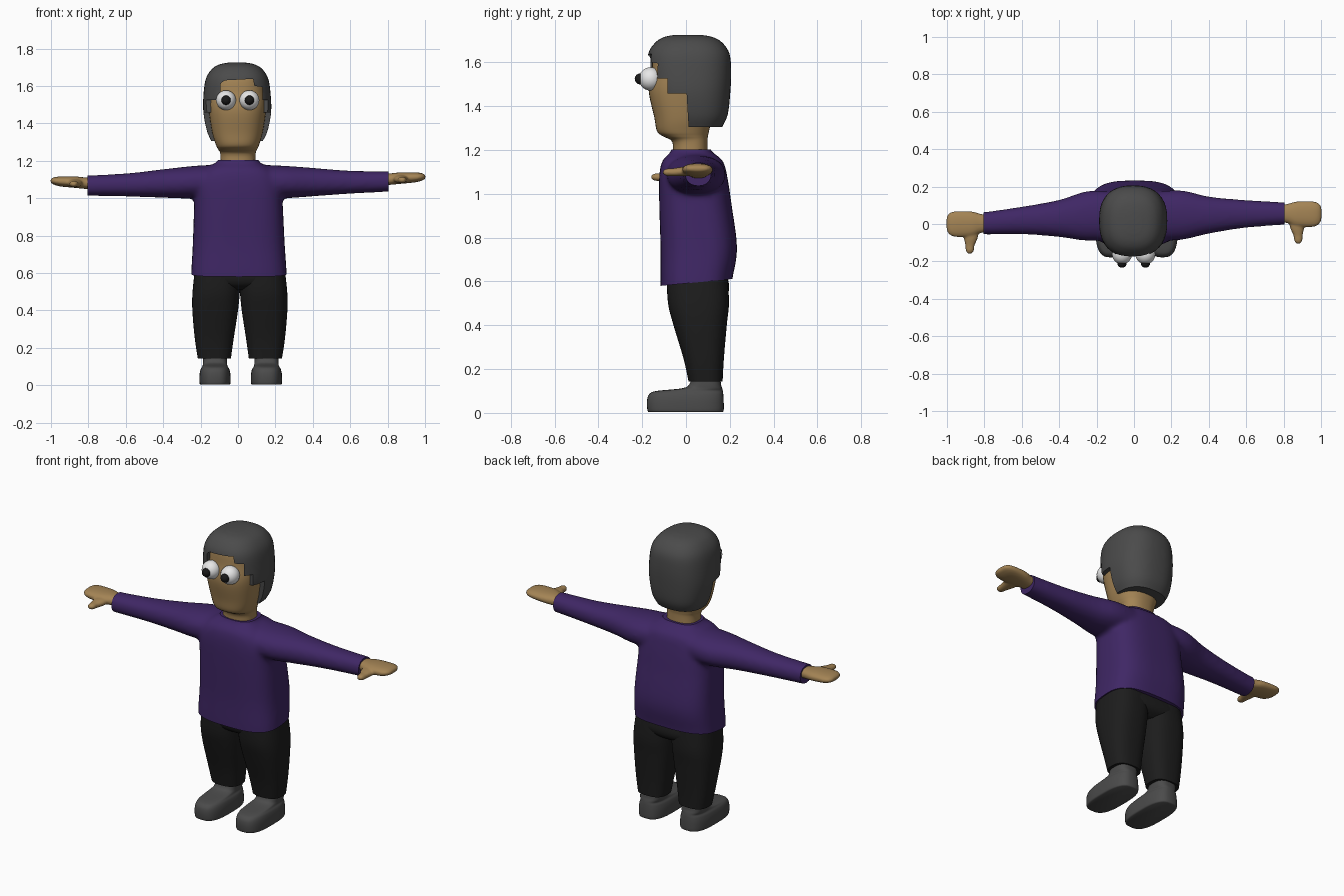
import bpy, bmesh, math
from mathutils import Vector

if "Cube" in bpy.data.objects:
    bpy.data.objects.remove(bpy.data.objects["Cube"])


def material(name, r, g, b):
    m = bpy.data.materials.new(name)
    m.diffuse_color = (r, g, b, 1)
    m.use_nodes = True
    m.node_tree.nodes["Principled BSDF"].inputs["Base Color"].default_value = m.diffuse_color
    return m


PURPLE = material("purple knit", 0.050, 0.020, 0.130)
BLACK = material("black cloth", 0.012, 0.012, 0.012)
GREY = material("dark grey", 0.070, 0.070, 0.070)
SKIN = material("skin", 0.370, 0.230, 0.090)
WHITE = material("eye white", 0.80, 0.80, 0.80)
PUPIL = material("pupil black", 0.010, 0.010, 0.010)


def loft(bm, axis, rings, n=2.5, fn=lambda p: p, seg=40, sub=5):
    """Superellipse loft. ring = (t, lo1, hi1, lo2, hi2) along x, y or z."""
    rows = []
    for i in range(len(rings) - 1):
        p = [Vector(rings[min(max(i + k, 0), len(rings) - 1)]) for k in (-1, 0, 1, 2)]
        last = i == len(rings) - 2
        for s in range(sub + (1 if last else 0)):
            u = s / sub
            rows.append(0.5 * (2 * p[1] + (p[2] - p[0]) * u
                               + (2 * p[0] - 5 * p[1] + 4 * p[2] - p[3]) * u ** 2
                               + (3 * p[1] - p[0] - 3 * p[2] + p[3]) * u ** 3))
    loops = []
    for t, a0, a1, b0, b1 in rows:
        loop = []
        for k in range(seg):
            th = 2 * math.pi * k / seg
            c, s = math.cos(th), math.sin(th)
            a = (a0 + a1) / 2 + (a1 - a0) / 2 * math.copysign(abs(c) ** (2 / n), c)
            b = (b0 + b1) / 2 + (b1 - b0) / 2 * math.copysign(abs(s) ** (2 / n), s)
            co = {"x": (t, a, b), "y": (a, t, b), "z": (a, b, t)}[axis]
            loop.append(bm.verts.new(fn(Vector(co))))
        loops.append(loop)
    for A, B in zip(loops, loops[1:]):
        for k in range(seg):
            bm.faces.new((A[k], A[(k + 1) % seg], B[(k + 1) % seg], B[k]))
    bm.faces.new(loops[0])
    bm.faces.new(loops[-1])


def make(bm, name, mat):
    bmesh.ops.recalc_face_normals(bm, faces=bm.faces[:])
    me = bpy.data.meshes.new(name)
    bm.to_mesh(me)
    bm.free()
    ob = bpy.data.objects.new(name, me)
    bpy.context.collection.objects.link(ob)
    if mat:
        me.materials.append(mat)
    return ob


def apply_all(ob):
    bpy.context.view_layer.objects.active = ob
    for m in list(ob.modifiers):
        bpy.ops.object.modifier_apply(modifier=m.name)


def blend(ob, voxel, rounds):
    """Fuse overlapping shells into one soft skin."""
    r = ob.modifiers.new("fuse", "REMESH")
    r.mode, r.voxel_size = "VOXEL", voxel
    s = ob.modifiers.new("soften", "SMOOTH")
    s.factor, s.iterations = 0.5, rounds
    apply_all(ob)


def trim(ob, co, keep):
    bm = bmesh.new()
    bm.from_mesh(ob.data)
    bmesh.ops.bisect_plane(bm, geom=bm.verts[:] + bm.edges[:] + bm.faces[:],
                           plane_co=co, plane_no=keep, clear_inner=True)
    bmesh.ops.holes_fill(bm, edges=[e for e in bm.edges if e.is_boundary], sides=0)
    bm.to_mesh(ob.data)
    bm.free()


def cut(ob, pts, to3d, d0, d1):
    """Subtract a prism drawn as a 2D outline."""
    bm = bmesh.new()
    a = [bm.verts.new(to3d(p, d0)) for p in pts]
    b = [bm.verts.new(to3d(p, d1)) for p in pts]
    bm.faces.new(a)
    bm.faces.new(b)
    for k in range(len(pts)):
        j = (k + 1) % len(pts)
        bm.faces.new((a[k], a[j], b[j], b[k]))
    cutter = make(bm, "cutter", None)
    cutter.hide_render = True
    m = ob.modifiers.new("cut", "BOOLEAN")
    m.operation, m.solver, m.object = "DIFFERENCE", "EXACT", cutter
    apply_all(ob)
    bpy.data.objects.remove(cutter)


def arm_side(side):
    """Right arm as drawn; left arm mirrored, swung a little forward and down."""
    def fn(p):
        k = 0 if side > 0 else min(max((p.x - 0.2) / 0.6, 0), 1)
        return Vector((side * p.x, p.y - 0.053 * k, p.z - 0.022 * k))
    return fn


# Sweater: torso and sleeves fused, then trimmed at hem, collar and cuffs
bm = bmesh.new()
loft(bm, "z", [(0.48, -.252, .262, -.113, .20), (0.60, -.25, .26, -.116, .21),
               (0.75, -.242, .25, -.116, .233), (0.95, -.235, .24, -.122, .208),
               (1.08, -.23, .23, -.122, .188), (1.15, -.185, .185, -.108, .168),
               (1.19, -.118, .118, -.07, .12), (1.215, -.10, .105, -.062, .106),
               (1.26, -.10, .105, -.062, .106)], 3)
for s in (1, -1):
    loft(bm, "x", [(0.08, -.09, .17, 1.0, 1.18), (0.25, -.085, .18, 1.0, 1.173),
                   (0.40, -.052, .147, 1.01, 1.162), (0.60, -.02, .128, 1.024, 1.147),
                   (0.87, 0.0, .113, 1.038, 1.143)], 2.2, arm_side(s))
sweater = make(bm, "sweater", PURPLE)
blend(sweater, 0.012, 10)
trim(sweater, (0, -.115, .58), (0, -.095, 1))
trim(sweater, (0, 0, 1.203), (0, 0, -1))
for s in (1, -1):
    trim(sweater, (s * .805, 0, 0), (-s, 0, 0))

# Hands with thumbs
for s, nm in ((1, "right_hand"), (-1, "left_hand")):
    bm = bmesh.new()
    loft(bm, "x", [(0.76, .012, .098, 1.068, 1.128), (0.82, .005, .107, 1.072, 1.133),
                   (0.87, -.015, .12, 1.077, 1.138), (0.95, -.016, .121, 1.085, 1.138),
                   (0.985, -.004, .112, 1.095, 1.133), (1.002, .02, .09, 1.105, 1.123)],
         2.3, arm_side(s))
    loft(bm, "y", [(0.04, .825, .92, 1.082, 1.125), (-.02, .835, .91, 1.08, 1.122),
                   (-.06, .852, .902, 1.08, 1.116), (-.09, .857, .899, 1.082, 1.114),
                   (-.105, .868, .89, 1.09, 1.106)], 2.2, arm_side(s))
    blend(make(bm, nm, SKIN), 0.006, 4)

# Trousers: two legs and the hips
bm = bmesh.new()
for s in (1, -1):
    loft(bm, "z", [(0.143, .048, .225, .012, .167), (0.25, .033, .241, -.012, .173),
                   (0.40, .010, .254, -.057, .186), (0.50, .0, .253, -.082, .196),
                   (0.62, -.01, .24, -.088, .19)], 2.6,
         lambda p, s=s: Vector((s * p.x + .01, p.y, p.z)))
loft(bm, "z", [(0.51, -.09, .11, -.03, .15), (0.535, -.16, .18, -.07, .185),
               (0.57, -.225, .245, -.086, .197), (0.62, -.225, .245, -.086, .19)], 3)
make(bm, "trousers", BLACK)

# Shoes
for cx, nm in ((-.123, "left_shoe"), (.152, "right_shoe")):
    bm = bmesh.new()
    loft(bm, "z", [(0.003, -.076, .076, -.168, .165), (0.012, -.083, .083, -.176, .172),
                   (0.055, -.083, .083, -.178, .172), (0.085, -.077, .077, -.168, .170),
                   (0.100, -.068, .068, -.135, .168), (0.112, -.065, .065, -.02, .165),
                   (0.13, -.065, .065, .015, .160), (0.17, -.064, .064, .025, .155)], 2.9,
         lambda p, cx=cx: p + Vector((cx, 0, 0)))
    make(bm, nm, GREY)

# Head and neck
bm = bmesh.new()
loft(bm, "z", [(1.15, -.095, .095, -.062, .1), (1.235, -.094, .094, -.062, .098),
               (1.262, -.107, .103, -.105, .1), (1.285, -.118, .113, -.132, .105),
               (1.35, -.138, .132, -.145, .12), (1.47, -.156, .15, -.17, .15),
               (1.56, -.158, .152, -.157, .17), (1.65, -.142, .136, -.145, .16),
               (1.70, -.09, .085, -.09, .11)], 2.4)
make(bm, "head", SKIN)

# Hair: cap with the face and a stepped fringe cut out
bm = bmesh.new()
loft(bm, "z", [(1.305, -.142, .132, -.1, .165), (1.36, -.166, .158, -.13, .19),
               (1.46, -.185, .177, -.165, .202), (1.56, -.184, .174, -.176, .206),
               (1.64, -.171, .161, -.172, .198), (1.69, -.14, .13, -.14, .165),
               (1.715, -.1, .09, -.1, .122), (1.725, -.05, .04, -.05, .07)], 2.5)
hair = make(bm, "hair", GREY)
cut(hair, [(-.4, 1.575), (-.155, 1.575), (-.155, 1.525), (-.085, 1.525), (-.085, 1.457),
           (.003, 1.457), (.015, 1.25), (-.4, 1.25)],
    lambda p, d: (d, p[0], p[1]), -.3, .3)
cut(hair, [(-.098, 1.5), (-.092, 1.615), (-.07, 1.63), (.08, 1.638), (.088, 1.6),
           (.13, 1.595), (.13, 1.5)],
    lambda p, d: (p[0], d, p[1]), -.4, -.06)

# Eyes and pupils
for nm, x in (("left", -.064), ("right", .061)):
    for part, y, r, mat in (("eye", -.162, .053, WHITE), ("pupil", -.209, .025, PUPIL)):
        bm = bmesh.new()
        bmesh.ops.create_uvsphere(bm, u_segments=28, v_segments=18, radius=r)
        ob = make(bm, f"{nm}_{part}", mat)
        ob.location = (x, y, 1.524)

# Smooth shading with sharp trims
for ob in list(bpy.context.collection.objects):
    bpy.ops.object.select_all(action="DESELECT")
    ob.select_set(True)
    bpy.context.view_layer.objects.active = ob
    bpy.ops.object.shade_smooth_by_angle(angle=math.radians(40))
